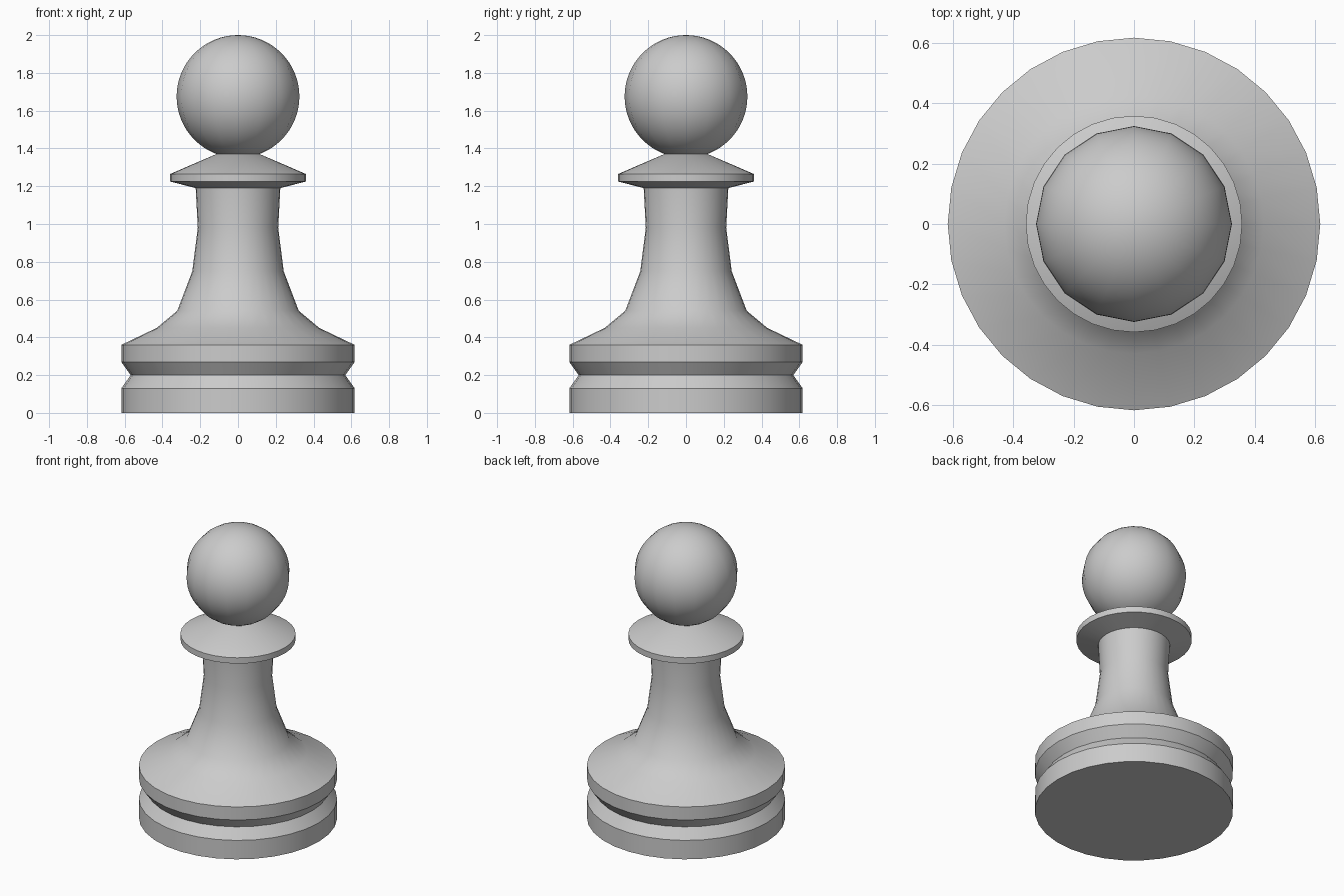
import bpy, bmesh, math

if "Cube" in bpy.data.objects:
    bpy.data.objects.remove(bpy.data.objects["Cube"])


def finish(name, bm):
    bmesh.ops.recalc_face_normals(bm, faces=bm.faces[:])
    mesh = bpy.data.meshes.new(name)
    bm.to_mesh(mesh)
    bm.free()
    ob = bpy.data.objects.new(name, mesh)
    bpy.context.collection.objects.link(ob)
    bpy.ops.object.select_all(action='DESELECT')
    ob.select_set(True)
    bpy.context.view_layer.objects.active = ob
    bpy.ops.object.shade_smooth_by_angle(angle=math.radians(30))
    return ob


def lathe(name, profile, sides=32):
    """Revolve (radius, height) points around z and cap both ends."""
    bm = bmesh.new()
    rings = [[bm.verts.new((r * math.cos(math.tau * i / sides),
                            r * math.sin(math.tau * i / sides), z))
              for i in range(sides)] for r, z in profile]
    for a, b in zip(rings, rings[1:]):
        for i in range(sides):
            j = (i + 1) % sides
            bm.faces.new((a[i], a[j], b[j], b[i]))
    bm.faces.new(rings[0][::-1])
    bm.faces.new(rings[-1])
    return finish(name, bm)


# Turned body: grooved base, flared stem and collar
lathe("body", [
    (0.618, 0), (0.618, 0.13), (0.568, 0.20), (0.618, 0.27), (0.618, 0.36),
    (0.43, 0.45), (0.322, 0.54), (0.242, 0.75), (0.213, 0.98), (0.224, 1.19),
    (0.359, 1.225), (0.359, 1.265), (0.115, 1.37),
])

# Ball on top: coarse around the axis, fine from pole to pole
bm = bmesh.new()
bmesh.ops.create_uvsphere(bm, u_segments=16, v_segments=32, radius=0.325)
bmesh.ops.translate(bm, verts=bm.verts[:], vec=(0, 0, 1.675))
finish("ball", bm)
